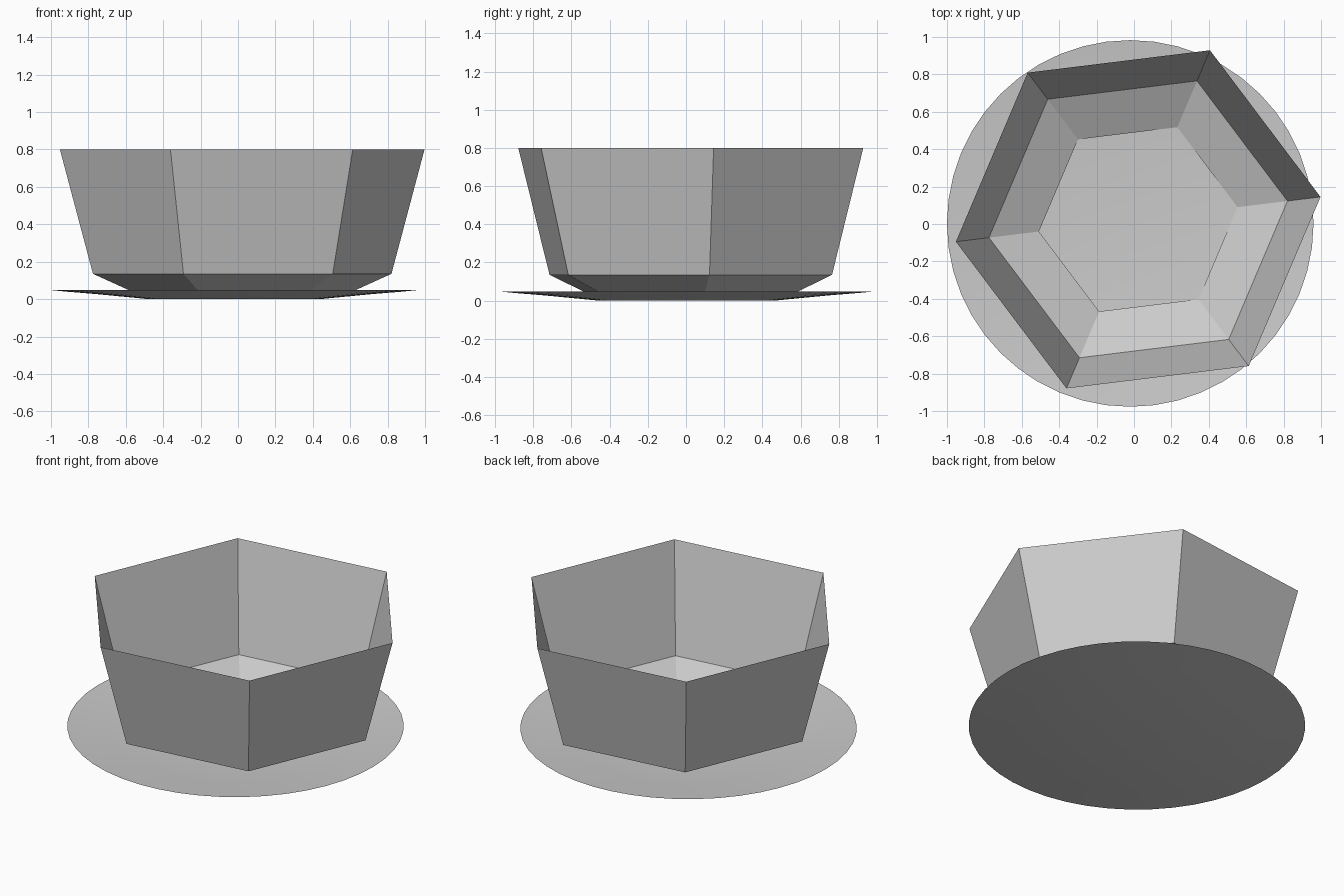
import bpy
import math

if "Cube" in bpy.data.objects:
    bpy.data.objects.remove(bpy.data.objects["Cube"], do_unlink=True)

# One plain grey for the whole set
grey = bpy.data.materials.new("plain grey")
grey.use_nodes = True
COLOUR = (0.6, 0.6, 0.6, 1)
grey.diffuse_color = COLOUR
grey.node_tree.nodes["Principled BSDF"].inputs["Base Color"].default_value = COLOUR


def lathe(name, profile, sides, turn, centre, closed_bottom):
    """Thin shell from (radius, height) rings, listed from the bottom up."""
    verts, faces = [], []
    for radius, height in profile:
        for i in range(sides):
            a = turn + math.tau * i / sides
            verts.append((radius * math.cos(a), radius * math.sin(a), height))
    for ring in range(len(profile) - 1):
        for i in range(sides):
            j = (i + 1) % sides
            low, high = ring * sides, (ring + 1) * sides
            faces.append((low + i, low + j, high + j, high + i))
    if closed_bottom:
        faces.append(tuple(reversed(range(sides))))
    mesh = bpy.data.meshes.new(name)
    mesh.from_pydata(verts, [], faces)
    mesh.materials.append(grey)
    obj = bpy.data.objects.new(name, mesh)
    obj.location = (*centre, 0)
    bpy.context.collection.objects.link(obj)
    return obj


# Six-sided cup with flared walls, its foot sunk slightly into the saucer
lathe("cup", [(0.535, 0.014), (0.804, 0.135), (0.982, 0.8)],
      6, math.radians(7), (0.0225, 0.025), False)

# Shallow round saucer
saucer = lathe("saucer", [(0.46, 0), (0.74, 0.027), (0.90, 0.04), (0.98, 0.048)],
               48, 0, (-0.02, 0.003), True)
bpy.context.view_layer.objects.active = saucer
saucer.select_set(True)
bpy.ops.object.shade_smooth_by_angle(angle=math.radians(30))
